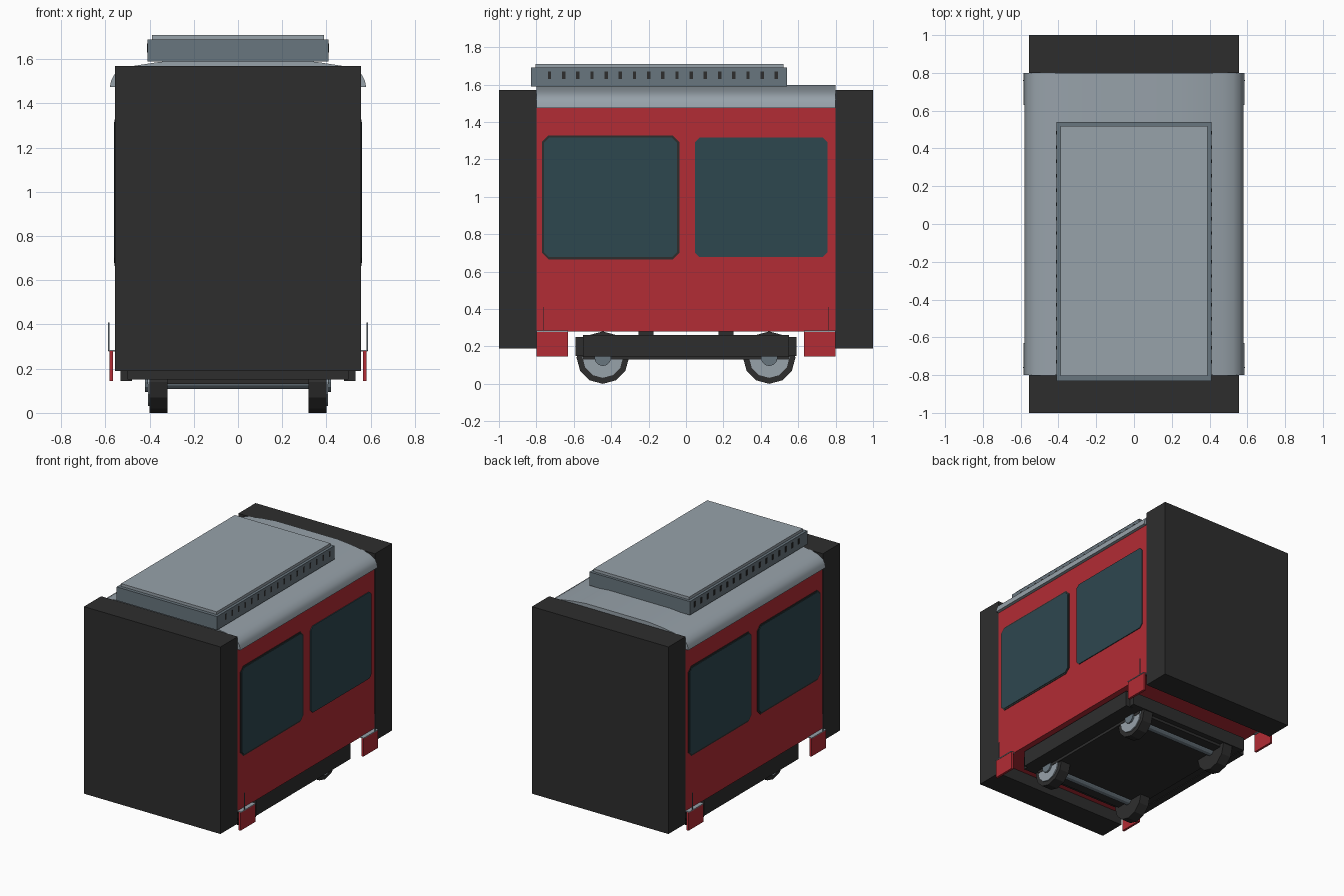
import bpy, math
from mathutils import Matrix, Vector

cube = bpy.data.objects.get("Cube")
if cube:
    bpy.data.objects.remove(cube)


def material(name, rgb):
    m = bpy.data.materials.new(name)
    m.use_nodes = True
    m.diffuse_color = (*rgb, 1)
    m.node_tree.nodes["Principled BSDF"].inputs["Base Color"].default_value = (*rgb, 1)
    return m


RED = material("red paint", (0.45, 0.025, 0.035))
BLACK = material("black rubber", (0.027, 0.027, 0.027))
GLASS = material("dark teal glass", (0.027, 0.063, 0.078))
LIGHT = material("light grey metal", (0.31, 0.36, 0.40))
GREY = material("dark grey metal", (0.14, 0.18, 0.21))


def prism(name, pts, axis, lo, hi, mat):
    """Extrude a 2D outline along x (outline in y, z) or y (outline in x, z)."""
    n = len(pts)
    place = (lambda t, a, b: (t, a, b)) if axis == "x" else (lambda t, a, b: (a, t, b))
    verts = [place(t, a, b) for t in (lo, hi) for a, b in pts]
    faces = [tuple(range(n)), tuple(range(n, 2 * n))]
    faces += [(i, (i + 1) % n, n + (i + 1) % n, n + i) for i in range(n)]
    mesh = bpy.data.meshes.new(name)
    mesh.from_pydata(verts, [], faces)
    mesh.materials.append(mat)
    obj = bpy.data.objects.new(name, mesh)
    bpy.context.collection.objects.link(obj)
    # make the normals point outwards
    import bmesh
    bm = bmesh.new()
    bm.from_mesh(mesh)
    bmesh.ops.recalc_face_normals(bm, faces=bm.faces)
    bm.to_mesh(mesh)
    bm.free()
    return obj


def box(name, x, y, z, mat):
    outline = [(y[0], z[0]), (y[1], z[0]), (y[1], z[1]), (y[0], z[1])]
    return prism(name, outline, "x", x[0], x[1], mat)


def disc(name, y, z, r, x0, x1, mat, sides=12):
    pts = [(y + r * math.sin(math.tau * i / sides), z - r * math.cos(math.tau * i / sides))
           for i in range(sides)]
    return prism(name, pts, "x", min(x0, x1), max(x0, x1), mat)


def chamfered(y0, y1, z0, z1, c):
    return [(y0 + c, z0), (y1 - c, z0), (y1, z0 + c), (y1, z1 - c),
            (y1 - c, z1), (y0 + c, z1), (y0, z1 - c), (y0, z0 + c)]


# Body and end gangways
box("body", (-0.556, 0.556), (-0.8, 0.8), (0.28, 1.5), RED)
for label, s in (("front", -1), ("back", 1)):
    box(label + "_gangway", (-0.557, 0.557), sorted((s * 0.8, s)), (0.19, 1.57), BLACK)

# Curved roof with overhanging eaves
half = [(0.555, 1.475), (0.58, 1.475), (0.573, 1.505), (0.56, 1.53), (0.525, 1.553),
        (0.47, 1.57), (0.36, 1.587), (0.25, 1.597)]
roof = prism("roof", half + [(-x, z) for x, z in reversed(half)], "y", -0.8, 0.8, LIGHT)
bpy.context.view_layer.objects.active = roof
roof.select_set(True)
bpy.ops.object.shade_smooth_by_angle(angle=math.radians(35))
roof.select_set(False)

# Roof unit with a lid and side vents
box("roof_unit", (-0.41, 0.41), (-0.83, 0.54), (1.59, 1.69), GREY)
box("roof_unit_lid", (-0.39, 0.39), (-0.805, 0.52), (1.69, 1.71), LIGHT)
for s in (-1, 1):
    for i in range(17):
        y = -0.73 + 0.0758 * i
        box("vent", sorted((s * 0.405, s * 0.412)), (y - 0.009, y + 0.009), (1.63, 1.67), BLACK)

# Windows: one pane on the left side has no rim
for s in (-1, 1):
    for y0, y1 in ((-0.77, -0.035), (0.035, 0.77)):
        if s < 0 or y0 < 0:
            prism("window_rim", chamfered(y0, y1, 0.665, 1.328, 0.035), "x",
                  *sorted((s * 0.55, s * 0.559)), BLACK)
        prism("window_glass", chamfered(y0 + 0.012, y1 - 0.014, 0.678, 1.316, 0.025), "x",
              *sorted((s * 0.554, s * 0.562)), GLASS)

# Corner skirts with ledges and grab rails
for s in (-1, 1):
    for e in (-1, 1):
        ys = sorted((e * 0.63, e * 0.8))
        box("corner_skirt", sorted((s * 0.565, s * 0.582)), ys, (0.145, 0.28), RED)
        box("skirt_ledge", sorted((s * 0.55, s * 0.586)), ys, (0.278, 0.284), LIGHT)
        box("grab_rail", sorted((s * 0.582, s * 0.587)),
            (e * 0.76 - 0.002, e * 0.76 + 0.002), (0.28, 0.41), GREY)

# Bogie frame
box("bogie_frame", (-0.53, 0.53), (-0.55, 0.55), (0.15, 0.262), BLACK)
box("bogie_underside", (-0.41, 0.41), (-0.55, 0.55), (0.13, 0.2), BLACK)
box("bogie_ends", (-0.5, 0.5), (-0.59, 0.59), (0.15, 0.25), BLACK)
for s in (-1, 1):
    box("side_beam", sorted((s * 0.48, s * 0.532)), (-0.55, 0.55), (0.145, 0.262), BLACK)
    for e in (-1, 1):
        box("spring_mount", sorted((s * 0.42, s * 0.5)),
            (e * 0.215 - 0.04, e * 0.215 + 0.04), (0.25, 0.282), BLACK)

# Wheels and axles
for y in (-0.445, 0.445):
    disc("axle", y, 0.14, 0.033, -0.35, 0.35, GREY)
    for s in (-1, 1):
        disc("tyre", y, 0.14, 0.14, s * 0.32, s * 0.4, BLACK)
        disc("wheel_face", y, 0.14, 0.108, s * 0.39, s * 0.408, LIGHT)
        disc("wheel_hub", y, 0.14, 0.045, s * 0.4, s * 0.42, GREY)
